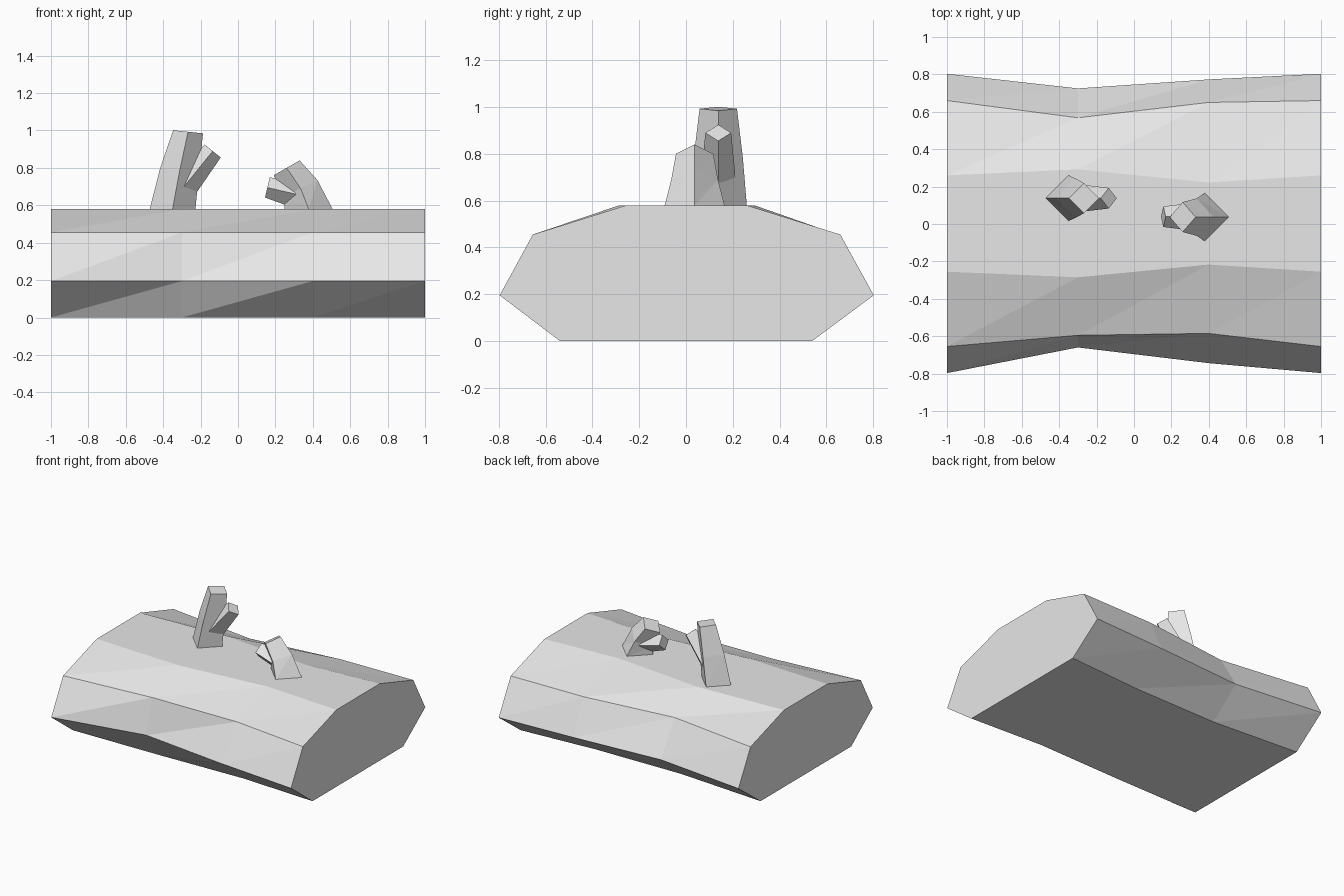
import bpy, bmesh, math
from mathutils import Vector

if "Cube" in bpy.data.objects:
    bpy.data.objects.remove(bpy.data.objects["Cube"])

grey = bpy.data.materials.new("plain grey")
grey.diffuse_color = (0.8, 0.8, 0.8, 1)
grey.use_nodes = True
grey.node_tree.nodes["Principled BSDF"].inputs["Base Color"].default_value = grey.diffuse_color


def loft(name, rings):
    """Skin closed rings of points with flat triangles and cap both ends."""
    bm = bmesh.new()
    rows = [[bm.verts.new(p) for p in ring] for ring in rings]
    n = len(rows[0])
    for a, b in zip(rows, rows[1:]):
        for k in range(n):
            j = (k + 1) % n
            bm.faces.new((a[k], b[k], b[j]))
            bm.faces.new((a[k], b[j], a[j]))
    bm.faces.new(rows[0])
    bm.faces.new(rows[-1][::-1])
    bmesh.ops.recalc_face_normals(bm, faces=bm.faces)
    mesh = bpy.data.meshes.new(name)
    bm.to_mesh(mesh)
    bm.free()
    mesh.materials.append(grey)
    obj = bpy.data.objects.new(name, mesh)
    bpy.context.collection.objects.link(obj)
    return obj


def branch(name, y, stations):
    """Four-sided tapering branch; stations are x, z, radius, lean in degrees."""
    rings = []
    for x, z, r, lean in stations:
        c, t = Vector((x, y, z)), math.radians(lean)
        u = Vector((math.cos(t), 0, -math.sin(t))) * r
        v = Vector((0, r, 0))
        rings.append([c + u, c + v, c - u, c - v])
    return loft(name, rings)


# Log: eight-sided cross-section, pinched at two stations along x
heights = (0, 0.195, 0.455, 0.58, 0.58, 0.455, 0.195, 0)
end = (-0.54, -0.797, -0.655, -0.255, 0.26, 0.66, 0.803, 0.54)
widths = {
    -1.0: end,
    -0.3: (-0.53, -0.66, -0.595, -0.285, 0.292, 0.568, 0.725, 0.49),
    0.4: (-0.51, -0.744, -0.585, -0.217, 0.222, 0.65, 0.773, 0.50),
    1.0: end,
}
loft("log", [[(x, y, z) for y, z in zip(ys, heights)] for x, ys in widths.items()])

# Tall stub with its side twig
branch("tall_stub", 0.138, [(-0.35, 0.58, 0.122, 0), (-0.312, 0.785, 0.105, 8),
                            (-0.267, 0.993, 0.08, 6)])
branch("tall_stub_twig", 0.138, [(-0.30, 0.686, 0.075, 39), (-0.135, 0.89, 0.055, 39)])

# Short bent stub with its side twig
branch("short_stub", 0.037, [(0.378, 0.58, 0.128, 0), (0.335, 0.69, 0.1, -27),
                             (0.26, 0.80, 0.08, -30)])
branch("short_stub_twig", 0.039, [(0.32, 0.657, 0.075, -77), (0.157, 0.695, 0.055, -77)])
